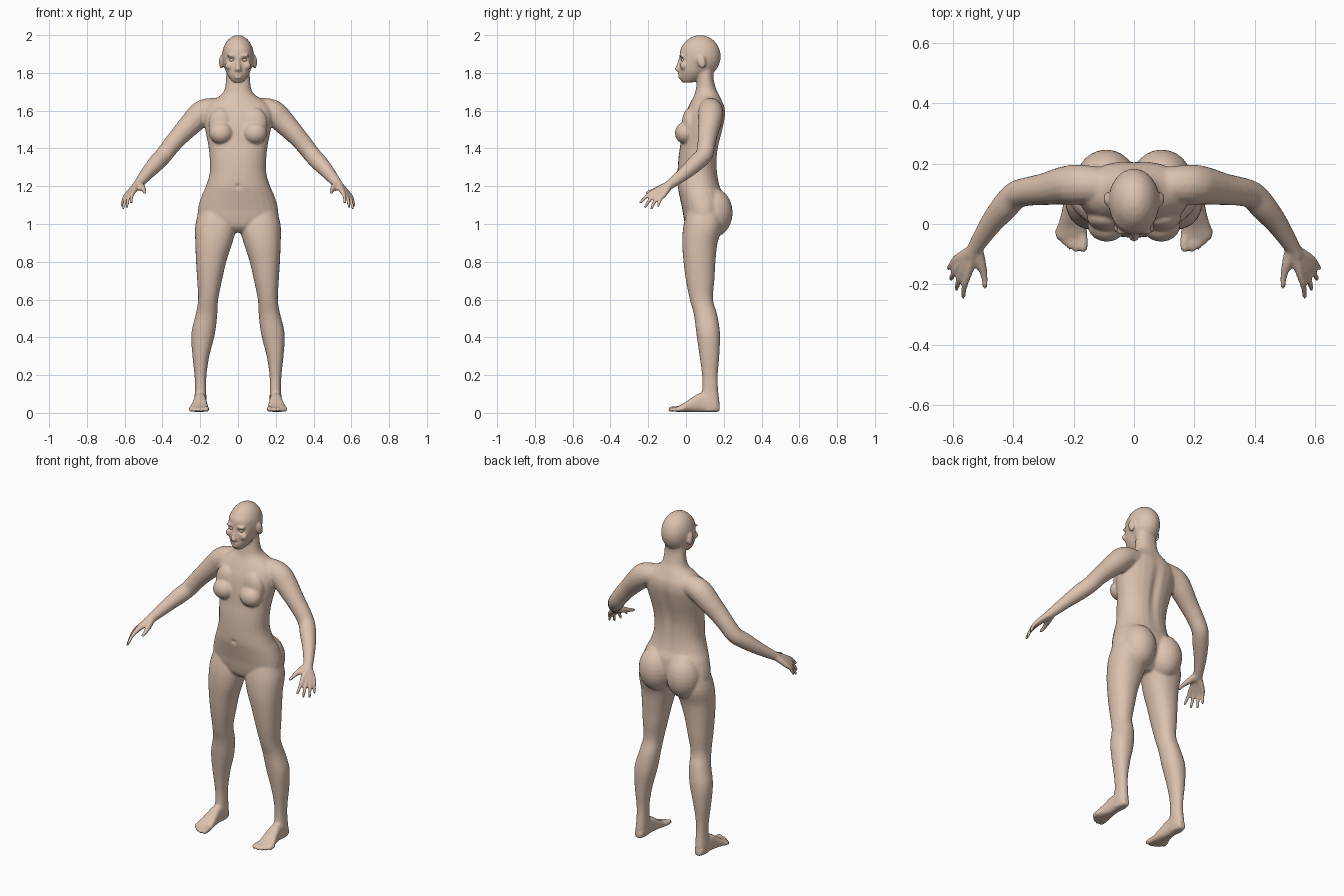
import bpy, bmesh, math
from mathutils import Vector, Matrix

bm = bmesh.new()
N = 28


def spline(rows, k=4):
    """Catmull-Rom interpolation of tuples."""
    out = []
    for i in range(len(rows) - 1):
        p = [rows[max(i - 1, 0)], rows[i], rows[i + 1], rows[min(i + 2, len(rows) - 1)]]
        for j in range(k):
            t = j / k
            out.append([0.5 * (2 * b + (c - a) * t + (2 * a - 5 * b + 4 * c - d) * t * t
                               + (3 * b - a - 3 * c + d) * t ** 3) for a, b, c, d in zip(*p)])
    out.append(list(rows[-1]))
    return out


def skin(rings):
    """Bridge rings of points into a closed solid."""
    vs = [[bm.verts.new(p) for p in r] for r in rings]
    n = len(vs[0])
    for a, b in zip(vs, vs[1:]):
        for i in range(n):
            bm.faces.new((a[i], a[(i + 1) % n], b[(i + 1) % n], b[i]))
    bm.faces.new(vs[0])
    bm.faces.new(vs[-1])


def loft(rows, axis='z', power=2.2, side=1):
    """Rows are (position, x0, x1, other0, other1) along z or y."""
    rings = []
    for t, x0, x1, o0, o1 in spline(rows):
        ring = []
        for i in range(N):
            c, s = math.cos(2 * math.pi * i / N), math.sin(2 * math.pi * i / N)
            c = math.copysign(abs(c) ** (2 / power), c)
            s = math.copysign(abs(s) ** (2 / power), s)
            x = side * ((x0 + x1) / 2 + c * (x1 - x0) / 2)
            o = (o0 + o1) / 2 + s * (o1 - o0) / 2
            ring.append((x, o, t) if axis == 'z' else (x, t, o))
        rings.append(ring)
    skin(rings)


def ball(c, r, side=1, tilt=0):
    m = (Matrix.Translation((c[0] * side, c[1], c[2])) @ Matrix.Rotation(tilt, 4, 'X')
         @ Matrix.Diagonal((*r, 1)))
    bmesh.ops.create_uvsphere(bm, u_segments=24, v_segments=14, radius=1, matrix=m)


def tube(rows, side=1):
    """Rows are (x, y, z, radius); ends are rounded."""
    pts = spline(rows)
    pos = [Vector((p[0] * side, p[1], p[2])) for p in pts]
    rings = []
    for i, p in enumerate(pos):
        d = pos[min(i + 1, len(pos) - 1)] - pos[max(i - 1, 0)]
        q = d.to_track_quat('Z', 'Y')
        rings.append([p + q @ Vector((math.cos(2 * math.pi * j / 16), math.sin(2 * math.pi * j / 16), 0))
                      * pts[i][3] for j in range(16)])
    skin(rings)
    for p in (rows[0], rows[-1]):
        ball(p[:3], (p[3],) * 3, side)


def sym(rows):
    """(t, half width, o0, o1) to a centred loft row."""
    return [(t, -h, h, a, b) for t, h, a, b in rows]


# torso and neck
loft(sym([(.955, .05, .03, .13), (.985, .13, .0, .17), (1.03, .205, -.012, .195), (1.08, .212, -.02, .205),
          (1.15, .192, -.035, .2), (1.2, .17, -.044, .18), (1.27, .15, -.045, .167),
          (1.35, .15, -.04, .165), (1.42, .158, -.03, .175), (1.5, .174, -.022, .195),
          (1.57, .185, -.008, .208), (1.62, .175, .012, .205), (1.655, .135, .03, .19),
          (1.685, .088, .045, .175), (1.72, .069, .053, .158), (1.78, .063, .06, .145),
          (1.84, .06, .06, .15)]))
# skull and face
ball((0, .075, 1.887), (.085, .109, .113))
loft(sym([(1.748, .022, -.018, .03), (1.765, .04, -.03, .07), (1.80, .062, -.034, .1),
          (1.84, .073, -.034, .13), (1.88, .078, -.034, .15), (1.93, .074, -.028, .15),
          (1.965, .05, .0, .13)]))
# nose and lips
loft(sym([(1.803, .014, -.042, -.01), (1.815, .019, -.057, -.01), (1.825, .017, -.058, -.01),
          (1.85, .010, -.047, -.01), (1.882, .009, -.037, -.01)]))
ball((0, -.034, 1.789), (.024, .011, .007))
ball((0, -.033, 1.777), (.021, .011, .007))

for s in (1, -1):
    # ear, brow and cheek
    ball((.089, .083, 1.858), (.012, .022, .036), s, .2)
    ball((.034, -.024, 1.892), (.028, .013, .008), s)
    ball((.045, -.014, 1.838), (.024, .018, .022), s)
    # breast and buttock
    ball((.09, -.004, 1.482), (.064, .055, .058), s)
    ball((.09, .02, 1.53), (.066, .042, .085), s)
    ball((.092, .145, 1.06), (.1, .102, .13), s)
    # leg
    loft([(1.12, .03, .19, .02, .18), (1.0, .006, .225, -.012, .195), (.9, .03, .226, -.02, .167),
          (.8, .062, .222, -.013, .156), (.7, .085, .216, 0, .15), (.6, .105, .211, .02, .143),
          (.52, .11, .224, .042, .165), (.42, .122, .247, .055, .18), (.3, .152, .241, .072, .176),
          (.2, .167, .23, .085, .168), (.12, .168, .228, .085, .17), (.06, .168, .232, .07, .177),
          (.008, .174, .228, .08, .176)], side=s)
    # foot
    loft([(.178, .182, .218, .008, .04), (.15, .17, .23, .004, .08), (.08, .168, .233, .004, .105),
          (.03, .163, .242, .004, .08), (-.01, .157, .254, .005, .052), (-.045, .155, .258, .005, .034),
          (-.06, .165, .235, .008, .026)], axis='y', power=2.6, side=s)
    for x, y, r in ((.168, -.08, .0155), (.193, -.084, .0115), (.213, -.076, .011),
                    (.232, -.062, .0105), (.25, -.044, .0105)):
        tube([(x * .8 + .042, -.01, .022, r), (x, y + .025, .021, r), (x, y, .004 + r, r * .9)], s)
    # shoulder and arm
    tube([(.06, .125, 1.608, .06), (.15, .13, 1.603, .064), (.195, .13, 1.583, .067),
          (.235, .127, 1.545, .063), (.3, .115, 1.477, .053), (.35, .108, 1.42, .048),
          (.393, .095, 1.365, .046), (.43, .055, 1.325, .045), (.475, .0, 1.275, .037),
          (.522, -.072, 1.218, .027), (.537, -.1, 1.2, .024)], s)
    # fingers, each carrying its strip of the palm
    for knuckle, tip in (((.55, -.163, 1.176), (.566, -.241, 1.113)),
                         ((.567, -.155, 1.162), (.588, -.216, 1.091)),
                         ((.58, -.138, 1.156), (.607, -.182, 1.083)),
                         ((.586, -.115, 1.157), (.615, -.147, 1.098))):
        k, t = Vector(knuckle), Vector(tip)
        m = k.lerp(t, .5) + Vector((.004, -.004, .005))
        tube([(.53, -.085, 1.21, .021), (*k, .0145), (*m, .0105), (*t, .008)], s)
    tube([(.52, -.088, 1.208, .021), (.508, -.13, 1.192, .018), (.497, -.17, 1.178, .012),
          (.494, -.206, 1.166, .009)], s)

bmesh.ops.recalc_face_normals(bm, faces=bm.faces)
mesh = bpy.data.meshes.new("parts")
bm.to_mesh(mesh)
bm.free()
body = bpy.data.objects.new("body", mesh)
bpy.context.collection.objects.link(body)

# fuse the parts into one skin and soften the joins
fuse = body.modifiers.new("fuse", 'REMESH')
fuse.mode = 'VOXEL'
fuse.voxel_size = .0065
soft = body.modifiers.new("soften", 'SMOOTH')
soft.factor = .5
soft.iterations = 5
bpy.context.view_layer.update()
fused = bpy.data.meshes.new_from_object(body.evaluated_get(bpy.context.evaluated_depsgraph_get()))
body.modifiers.clear()
body.data = fused

# hollows: centre, radii, inward y shift
hollows = [((0, .2, 1.42), (.025, .06, .17), -.013),                # spine
           ((0, -.045, 1.2), (.012, .03, .012), .008),              # navel
           ((0, -.045, 1.783), (.022, .02, .003), .006)]            # mouth
for s in (1, -1):
    hollows += [((s * .033, -.035, 1.869), (.017, .03, .010), .014),  # eye socket
                ((s * .09, .08, 1.86), (.012, .012, .02), .003)]      # ear
for v in fused.vertices:
    for c, r, dy in hollows:
        d = sum(((v.co[i] - c[i]) / r[i]) ** 2 for i in range(3))
        if d < 9:
            v.co.y += dy * math.exp(-d)
fused.shade_smooth()

skin_mat = bpy.data.materials.new("skin")
skin_mat.diffuse_color = (.72, .54, .43, 1)
fused.materials.clear()
fused.materials.append(skin_mat)

# eyes
for s, label in ((1, "left_eye"), (-1, "right_eye")):
    bm = bmesh.new()
    ball((.033, -.014, 1.868), (.014, .012, .008), s)
    em = bpy.data.meshes.new(label)
    bm.to_mesh(em)
    bm.free()
    em.shade_smooth()
    em.materials.append(skin_mat)
    bpy.context.collection.objects.link(bpy.data.objects.new(label, em))
